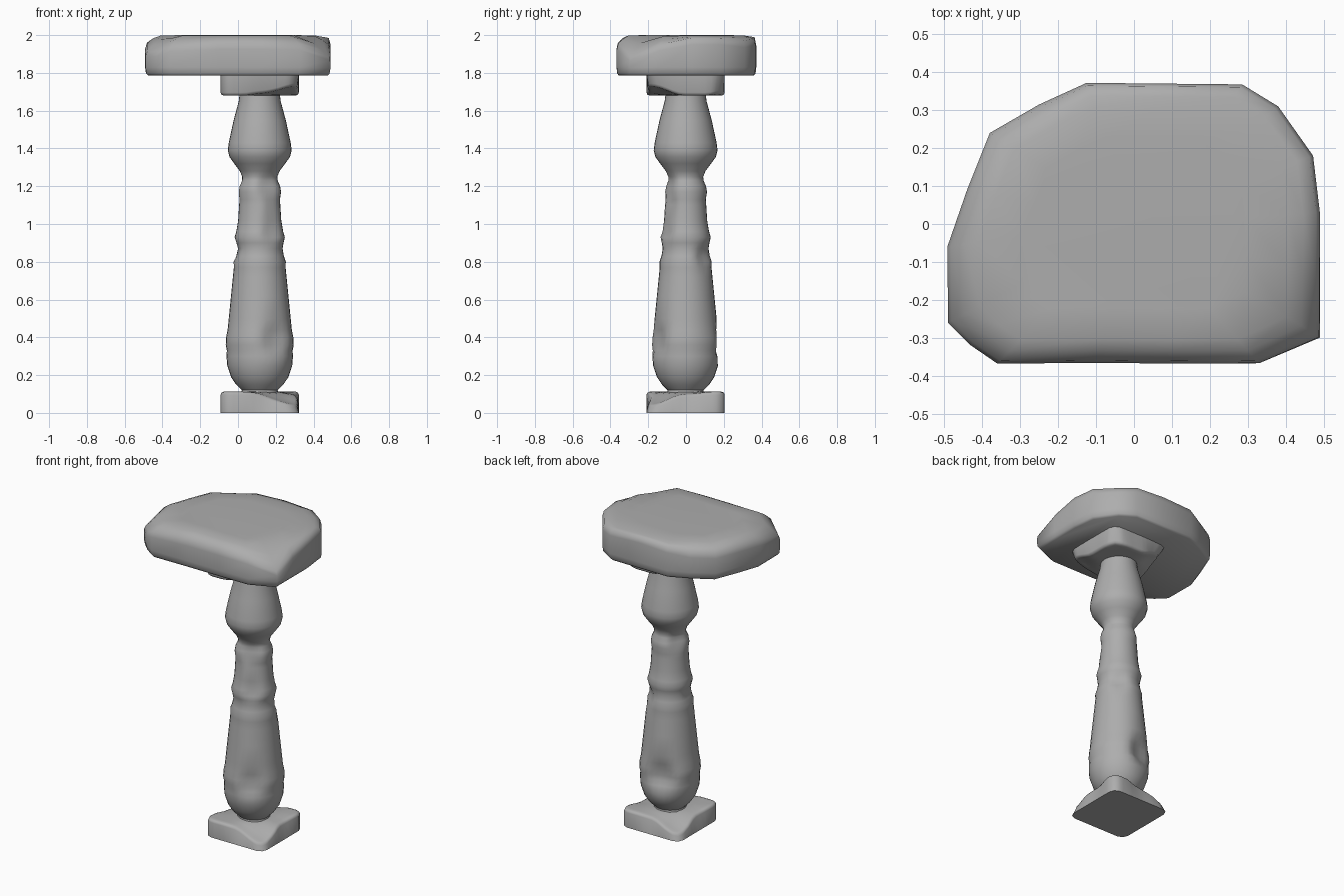
import bpy, bmesh, math
from mathutils import Vector

if "Cube" in bpy.data.objects:
    bpy.data.objects.remove(bpy.data.objects["Cube"])

CX, CY = 0.115, -0.002   # column axis

stone = bpy.data.materials.new("stone")
stone.diffuse_color = (0.42, 0.42, 0.42, 1)
stone.use_nodes = True
stone.node_tree.nodes["Principled BSDF"].inputs["Base Color"].default_value = stone.diffuse_color


def make_object(name, bm, angle=50):
    bmesh.ops.recalc_face_normals(bm, faces=bm.faces)
    mesh = bpy.data.meshes.new(name)
    bm.to_mesh(mesh)
    bm.free()
    mesh.materials.append(stone)
    ob = bpy.data.objects.new(name, mesh)
    bpy.context.collection.objects.link(ob)
    bpy.ops.object.select_all(action='DESELECT')
    bpy.context.view_layer.objects.active = ob
    ob.select_set(True)
    bpy.ops.object.shade_smooth_by_angle(angle=math.radians(angle))
    return ob


def skin(bm, rings):
    """Bridge a stack of equal rings and close both ends."""
    loops = [[bm.verts.new(p) for p in ring] for ring in rings]
    n = len(loops[0])
    for a, b in zip(loops, loops[1:]):
        for i in range(n):
            j = (i + 1) % n
            bm.faces.new((a[i], a[j], b[j], b[i]))
    bm.faces.new(loops[0][::-1])
    bm.faces.new(loops[-1])


def dent(bm, centre, radius, push, floor=None):
    """Push vertices near a point along a vector with a soft falloff."""
    c, push = Vector(centre), Vector(push)
    for v in bm.verts:
        d = (v.co - c).length / radius
        if d < 1 and (floor is None or abs(v.co.z - floor) > 0.001):
            v.co += push * (1 - d * d) ** 2


# Turned baluster shaft, worn and dented
profile = [(0.10, 0.09), (0.095, 0.12), (0.125, 0.15), (0.152, 0.19), (0.172, 0.25),
           (0.176, 0.30), (0.174, 0.33), (0.180, 0.36), (0.178, 0.40), (0.170, 0.44),
           (0.164, 0.50), (0.152, 0.62), (0.142, 0.72), (0.137, 0.77), (0.138, 0.80),
           (0.128, 0.83), (0.121, 0.87), (0.126, 0.90), (0.133, 0.93), (0.124, 0.96),
           (0.114, 1.02), (0.109, 1.10), (0.107, 1.13), (0.113, 1.17), (0.108, 1.20),
           (0.095, 1.23), (0.093, 1.25), (0.105, 1.28), (0.135, 1.32), (0.160, 1.355),
           (0.169, 1.39), (0.164, 1.43), (0.138, 1.55), (0.111, 1.65), (0.105, 1.70)]
bm = bmesh.new()
N = 32
skin(bm, [[(CX + r * math.cos(2 * math.pi * i / N), CY + r * math.sin(2 * math.pi * i / N), z)
           for i in range(N)] for r, z in profile])
# chips: angle (degrees), height, size, depth
for ang, z, size, depth in [(-62, 0.39, 0.11, 0.03), (105, 0.37, 0.13, 0.045), (-60, 0.96, 0.08, 0.02),
                            (50, 0.82, 0.08, 0.02), (-65, 1.19, 0.09, 0.022), (150, 1.20, 0.08, 0.018),
                            (-50, 1.10, 0.07, 0.012), (190, 0.86, 0.07, 0.012)]:
    a = math.radians(ang)
    d = Vector((math.cos(a), math.sin(a), 0))
    r = min(profile, key=lambda p: abs(p[1] - z))[0]
    dent(bm, Vector((CX, CY, z)) + d * r, size, -d * depth)
make_object("baluster_shaft", bm)


# Square plinth and capital: worn face at z_worn, flat face at z_flat
def block(name, z_flat, z_worn, half, chips):
    bm = bmesh.new()
    up = 1 if z_worn > z_flat else -1
    bmesh.ops.create_cube(bm, size=1)
    for v in bm.verts:
        v.co = Vector((CX + v.co.x * 2 * half, CY + v.co.y * 2 * half,
                       (z_flat + z_worn) / 2 + v.co.z * abs(z_worn - z_flat)))
    upright = [e for e in bm.edges if abs(e.verts[0].co.z - e.verts[1].co.z) > 0.01]
    bmesh.ops.bevel(bm, geom=upright, offset=0.045, segments=2, profile=0.5, affect='EDGES')
    rims = [e for e in bm.edges if all(abs(v.co.z - z_worn) < 0.001 for v in e.verts)]
    bmesh.ops.bevel(bm, geom=rims, offset=0.016, segments=2, profile=0.5, affect='EDGES')
    # even slices so the chips have vertices to move
    for axis in range(2):
        for k in range(-5, 6):
            co, no = Vector((CX, CY, 0)), Vector((0, 0, 0))
            co[axis] += k * half / 6
            no[axis] = 1
            bmesh.ops.bisect_plane(bm, geom=bm.verts[:] + bm.edges[:] + bm.faces[:],
                                   plane_co=co, plane_no=no)
    # x, y in block halves, size, sideways pull towards the axis, drop into the block
    for x, y, size, pull, drop in chips:
        dent(bm, (CX + x * half, CY + y * half, z_worn), size,
             (-x * pull, -y * pull, -up * drop), z_flat)
    make_object(name, bm, 60)


block("plinth", 0.0, 0.112, 0.207,
      [(1, -1, 0.22, 0.01, 0.07), (-1, 1, 0.22, 0.01, 0.07), (0.2, -1, 0.12, 0.02, 0.012),
       (1, 0.1, 0.12, 0.02, 0.012), (-1, 0, 0.12, 0.02, 0.012), (0, 1, 0.12, 0.02, 0.012)])
block("capital_block", 1.795, 1.68, 0.207,
      [(1, -1, 0.20, 0.01, 0.05), (-1, 1, 0.20, 0.03, 0.05), (1, 1, 0.10, 0.02, 0.01),
       (-1, 0.2, 0.11, 0.01, 0.012), (0.1, -1, 0.11, 0.01, 0.012)])

# Broken rail slab: outline x, y, height of the upper shoulder
outline = [(-0.36, -0.368, 1.94), (-0.10, -0.366, 1.95), (0.12, -0.368, 1.95), (0.33, -0.367, 1.95),
           (0.49, -0.30, 1.91), (0.49, -0.14, 1.95), (0.49, 0.03, 1.975), (0.472, 0.18, 1.975),
           (0.38, 0.31, 1.96), (0.285, 0.368, 1.97), (0.08, 0.37, 1.98), (-0.125, 0.372, 1.97),
           (-0.25, 0.315, 1.95), (-0.38, 0.24, 1.95), (-0.44, 0.09, 1.95), (-0.492, -0.06, 1.95),
           (-0.49, -0.26, 1.92), (-0.43, -0.32, 1.92)]


def ring(scale, height):
    return [(x * scale, y * scale, height(s)) for x, y, s in outline]


bm = bmesh.new()
skin(bm, [ring(0.965, lambda s: 1.785), ring(0.99, lambda s: 1.797), ring(1.0, lambda s: 1.83),
          ring(1.0, lambda s: s - 0.025), ring(0.98, lambda s: s + 0.01),
          ring(0.91, lambda s: s + 0.7 * (1.998 - s)), ring(0.83, lambda s: 1.998),
          ring(0.6, lambda s: 2.0)])
# deeper breaks on the two front corners
dent(bm, (0.46, -0.28, 2.0), 0.2, (-0.005, 0.005, -0.05))
dent(bm, (-0.44, -0.28, 2.0), 0.16, (0, 0, -0.03))
make_object("rail_slab", bm, 75)
